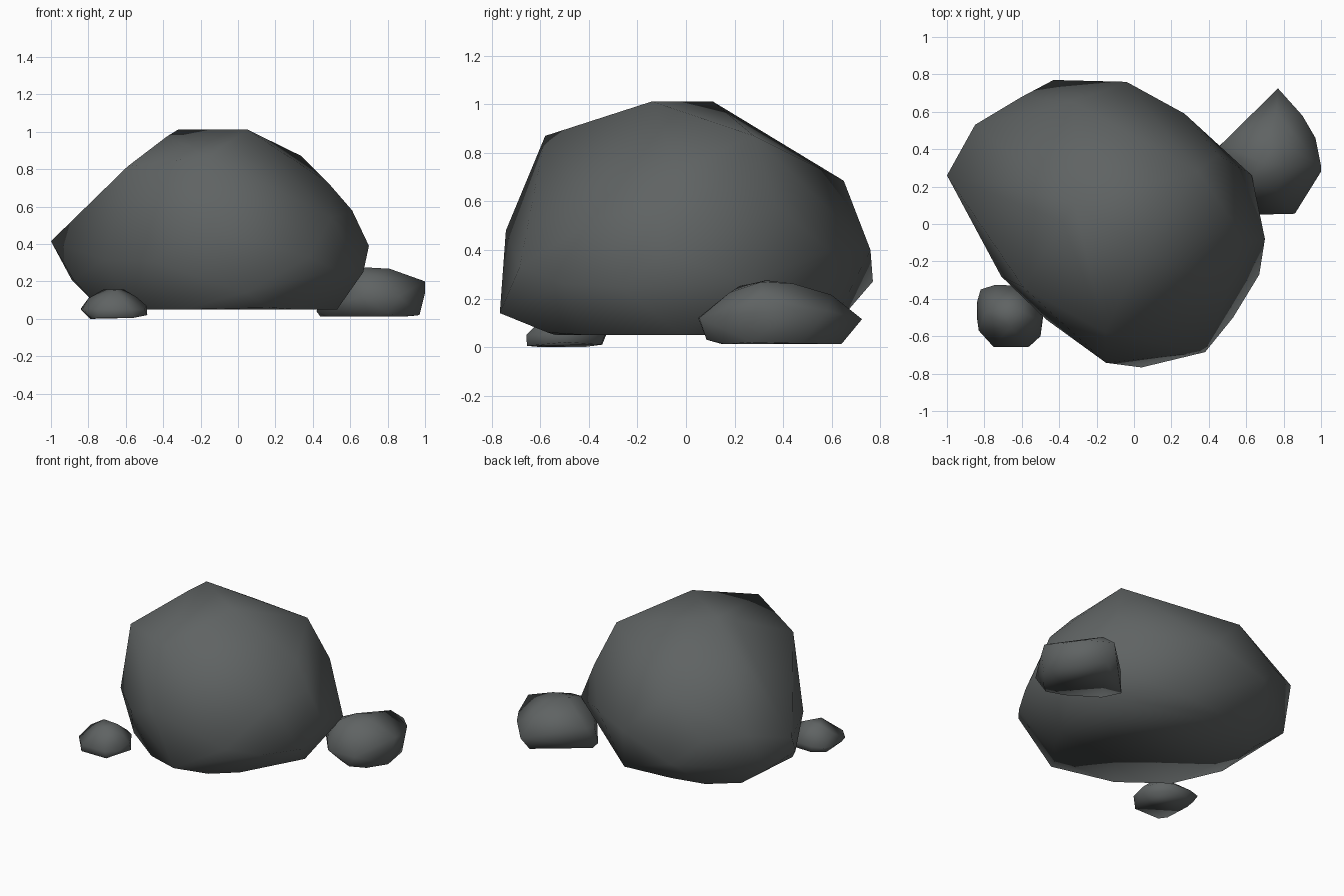
import bpy, bmesh
from mathutils import Vector

stone = bpy.data.materials.new("dark grey stone")
stone.diffuse_color = (0.115, 0.125, 0.125, 1)


def rock(name, corners, core):
    """Chiselled boulder: the hull around a few corner points, softly shaded."""
    bm = bmesh.new()
    for c in corners:
        bm.verts.new(c)
    res = bmesh.ops.convex_hull(bm, input=bm.verts[:])
    inner = {v for v in res["geom_interior"] + res["geom_unused"]
             if isinstance(v, bmesh.types.BMVert)}
    bmesh.ops.delete(bm, geom=list(inner), context='VERTS')
    bmesh.ops.recalc_face_normals(bm, faces=bm.faces[:])
    for f in bm.faces:
        f.smooth = True
    me = bpy.data.meshes.new(name)
    bm.to_mesh(me)
    bm.free()
    me.materials.append(stone)
    # rounded shading: lean the corner normals away from the core of the rock
    core = Vector(core)
    me.normals_split_custom_set_from_vertices(
        [(v.normal + (v.co - core).normalized()).normalized() for v in me.vertices])
    ob = bpy.data.objects.new(name, me)
    bpy.context.collection.objects.link(ob)
    return ob


# main boulder: crown, shoulder, girth, foot
rock("large_boulder", [
    (-0.32, 0.11, 1.012), (0.05, -0.14, 1.012), (-0.38, 0.01, 0.975),
    (0.34, 0.28, 0.87), (-0.155, -0.58, 0.87), (-0.59, -0.34, 0.815), (0.48, -0.04, 0.73),
    (-0.325, 0.65, 0.685),
    (0.45, 0.37, 0.58), (0.61, -0.1, 0.58), (0.5, -0.35, 0.54),
    (-1.0, 0.26, 0.415), (-0.85, 0.53, 0.49), (-0.6, 0.68, 0.44), (-0.43, 0.77, 0.27),
    (-0.04, 0.76, 0.4), (0.27, 0.59, 0.4), (0.63, 0.26, 0.265),
    (0.7, -0.08, 0.39), (0.67, -0.27, 0.25), (0.53, -0.5, 0.26), (0.38, -0.685, 0.33),
    (0.04, -0.767, 0.14), (-0.15, -0.742, 0.48), (-0.47, -0.51, 0.31), (-0.71, -0.28, 0.315),
    (-0.89, 0.41, 0.21), (-0.88, 0.05, 0.21), (-0.78, -0.06, 0.1), (-0.69, 0.37, 0.06),
    (-0.58, -0.32, 0.05), (-0.29, -0.54, 0.05), (0.17, -0.57, 0.06),
    (0.31, -0.42, 0.05), (0.53, -0.02, 0.05), (0.42, 0.25, 0.05), (0.07, 0.58, 0.05),
    (-0.27, 0.55, 0.05), (-0.5, 0.5, 0.05),
], (-0.1, 0.0, 0.42))

# flat rock behind on the right
rock("medium_rock", [
    (0.68, 0.33, 0.275), (0.81, 0.31, 0.268), (0.78, 0.44, 0.262), (0.62, 0.22, 0.25),
    (0.76, 0.18, 0.225), (0.92, 0.28, 0.213), (0.76, 0.6, 0.215),
    (0.47, 0.43, 0.15), (0.45, 0.37, 0.15),
    (0.77, 0.725, 0.115), (0.9, 0.58, 0.15), (0.97, 0.46, 0.15), (1.0, 0.31, 0.2),
    (1.0, 0.28, 0.14), (0.86, 0.055, 0.12), (0.66, 0.05, 0.12), (0.6, 0.13, 0.15),
    (0.42, 0.37, 0.04), (0.44, 0.4, 0.012), (0.55, 0.48, 0.012), (0.76, 0.64, 0.012),
    (0.93, 0.48, 0.015), (0.97, 0.27, 0.02), (0.88, 0.16, 0.012), (0.8, 0.085, 0.03),
    (0.7, 0.15, 0.012), (0.5, 0.28, 0.012),
], (0.72, 0.35, 0.12))

# small pebble in front on the left
rock("small_rock", [
    (-0.72, -0.45, 0.157), (-0.61, -0.46, 0.157), (-0.66, -0.55, 0.155), (-0.8, -0.48, 0.11),
    (-0.54, -0.5, 0.115),
    (-0.84, -0.5, 0.05), (-0.84, -0.42, 0.055), (-0.82, -0.35, 0.06), (-0.74, -0.325, 0.06),
    (-0.62, -0.33, 0.06), (-0.55, -0.39, 0.075), (-0.49, -0.5, 0.07), (-0.5, -0.6, 0.05),
    (-0.57, -0.658, 0.05), (-0.75, -0.658, 0.05), (-0.83, -0.57, 0.055),
    (-0.79, -0.42, 0.0), (-0.78, -0.6, 0.0), (-0.72, -0.345, 0.01), (-0.59, -0.35, 0.01),
    (-0.485, -0.49, 0.02), (-0.56, -0.655, 0.005), (-0.75, -0.655, 0.005),
], (-0.66, -0.49, 0.07))
